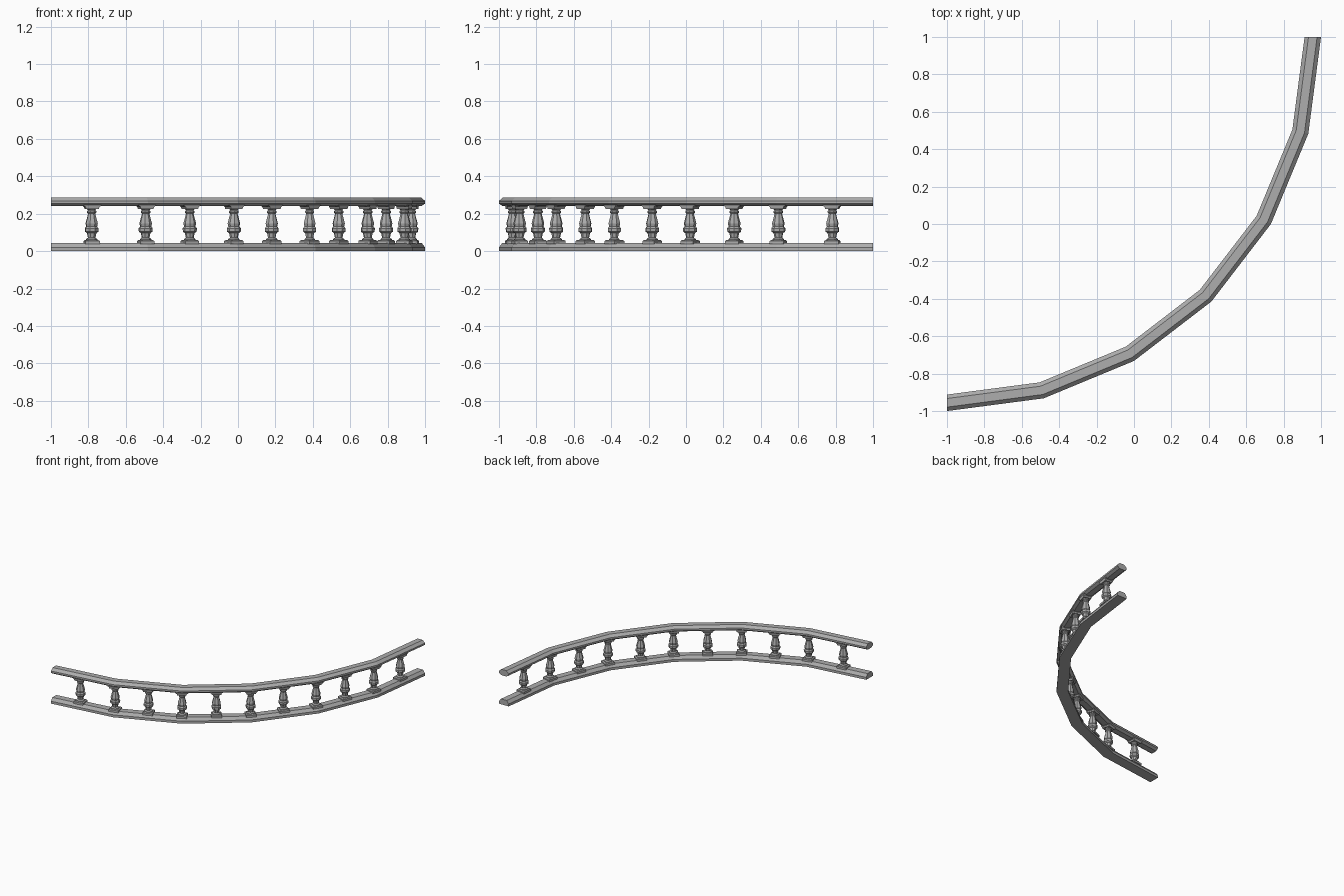
import bpy, bmesh, math
from mathutils import Matrix, Vector

if "Cube" in bpy.data.objects:
    bpy.data.objects.remove(bpy.data.objects["Cube"])

R = 1.956          # radius of the rail corners, arc centred on (-1, 1)
STEP = math.radians(15)

stone = bpy.data.materials.new("grey stone")
stone.diffuse_color = (0.42, 0.42, 0.42, 1)
stone.use_nodes = True
stone.node_tree.nodes["Principled BSDF"].inputs["Base Color"].default_value = stone.diffuse_color


def finish(bm, name):
    bmesh.ops.recalc_face_normals(bm, faces=bm.faces)
    mesh = bpy.data.meshes.new(name)
    bm.to_mesh(mesh)
    bm.free()
    mesh.materials.append(stone)
    obj = bpy.data.objects.new(name, mesh)
    bpy.context.collection.objects.link(obj)
    return obj


def loft(bm, rings):
    """Skin a list of equally sized rings and cap both ends."""
    rings = [[bm.verts.new(p) for p in ring] for ring in rings]
    n = len(rings[0])
    for a, b in zip(rings, rings[1:]):
        for i in range(n):
            j = (i + 1) % n
            bm.faces.new((a[i], a[j], b[j], b[i]))
    bm.faces.new(rings[0][::-1])
    bm.faces.new(rings[-1])


def arc_point(angle, offset, z):
    r = R + offset
    return (-1 + r * math.sin(angle), 1 - r * math.cos(angle), z)


def arc_rail(name, half_profile):
    # mirror the half profile, then sweep it along the six straight segments
    profile = half_profile + [(-x, z) for x, z in reversed(half_profile)]
    bm = bmesh.new()
    loft(bm, [[arc_point(k * STEP, x, z) for x, z in profile] for k in range(7)])
    return finish(bm, name)


arc_rail("base_rail", [(0.044, 0), (0.044, 0.02), (0.026, 0.044)])
arc_rail("hand_rail", [(0.024, 0.24), (0.044, 0.254), (0.044, 0.268), (0.023, 0.288)])


def block(bm, levels):
    """Rectangular block through (half length, half depth, z) levels."""
    loft(bm, [[(-a, -b, z), (a, -b, z), (a, b, z), (-a, b, z)] for a, b, z in levels])


def turned(bm, levels, sides=8):
    """Turned post through (radius, z) levels."""
    turn = [2 * math.pi * (i + 0.5) / sides for i in range(sides)]
    loft(bm, [[(r * math.cos(t), r * math.sin(t), z) for t in turn] for r, z in levels])


SHAFT = [(0.031, 0.055), (0.031, 0.064), (0.021, 0.072), (0.026, 0.096),
         (0.037, 0.104), (0.038, 0.122), (0.030, 0.132), (0.034, 0.148),
         (0.020, 0.200), (0.026, 0.206), (0.026, 0.214), (0.020, 0.219),
         (0.030, 0.229)]


def baluster(index, location, heading):
    bm = bmesh.new()
    block(bm, [(0.039, 0.036, 0.038), (0.039, 0.036, 0.054), (0.031, 0.030, 0.060)])  # plinth
    turned(bm, SHAFT)
    block(bm, [(0.035, 0.032, 0.226), (0.037, 0.034, 0.236), (0.050, 0.036, 0.246)])  # cap
    bmesh.ops.transform(bm, verts=bm.verts, matrix=Matrix.Translation(location)
                        @ Matrix.Rotation(heading, 4, 'Z'))
    finish(bm, f"baluster_{index:02d}")


# balusters stand on every corner and mid segment, the end pair slightly outward
for i in range(1, 12):
    angle = i * STEP / 2
    k = min(int(i / 2), 5)
    a, b = Vector(arc_point(k * STEP, 0, 0)), Vector(arc_point((k + 1) * STEP, 0, 0))
    t = {1: 0.43, 11: 0.57}.get(i, 0.5 if i % 2 else 0.0)
    baluster(i, a.lerp(b, t), angle)
